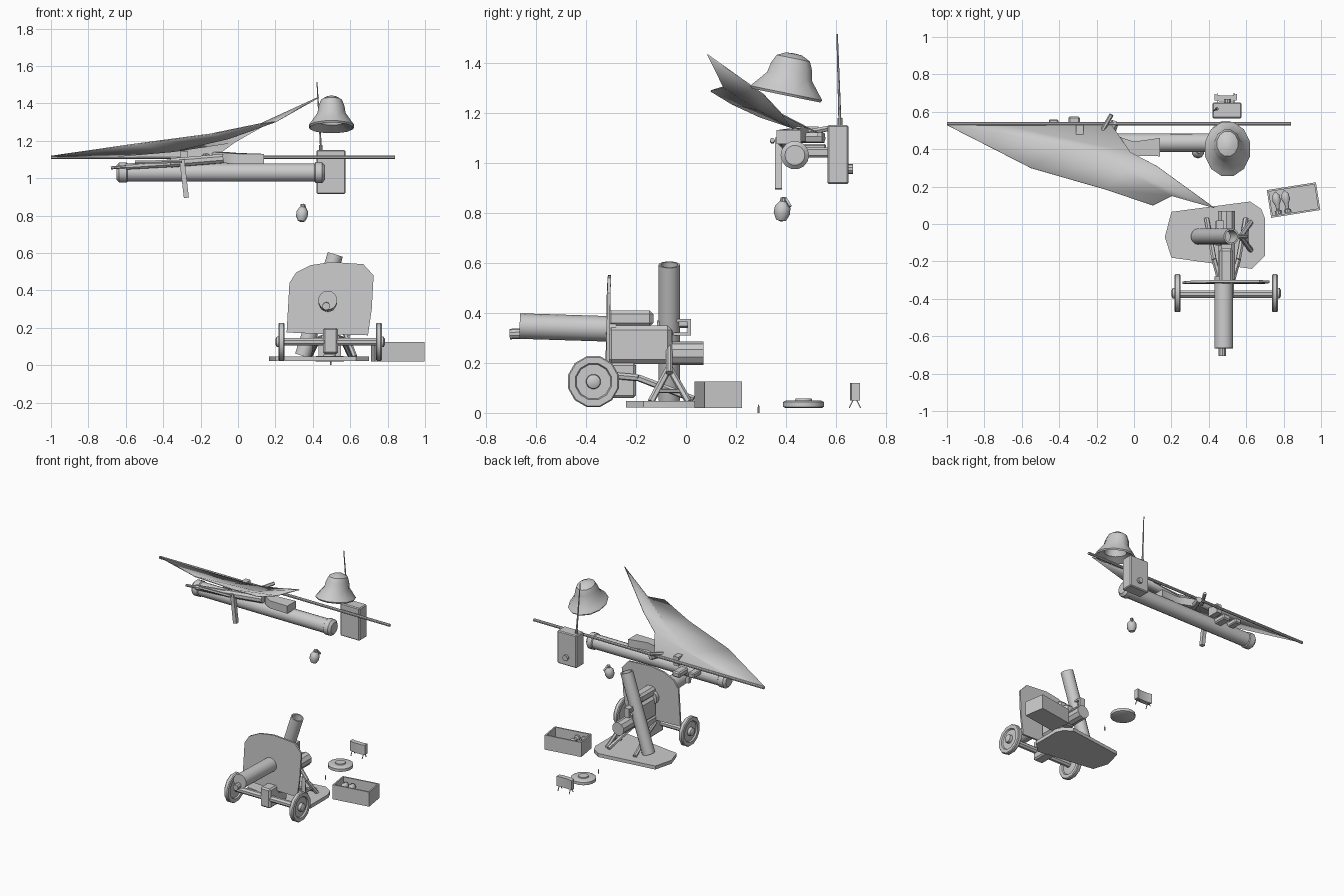
import bpy, bmesh, math
from mathutils import Vector, Matrix


def finish(name, bm):
    bmesh.ops.recalc_face_normals(bm, faces=bm.faces[:])
    me = bpy.data.meshes.new(name)
    bm.to_mesh(me)
    bm.free()
    ob = bpy.data.objects.new(name, me)
    bpy.context.collection.objects.link(ob)
    return ob


def lathe(name, prof, origin, axis=(0, 0, 1), n=12, scale=(1, 1, 1)):
    """Spin (radius, height) points around an axis; ends close as caps."""
    bm = bmesh.new()
    q = Vector((0, 0, 1)).rotation_difference(Vector(axis).normalized()).to_matrix().to_4x4()
    m = Matrix.Translation(origin) @ q @ Matrix.Diagonal((*scale, 1))
    rings = []
    for r, h in prof:
        if r < 1e-5:
            rings.append([bm.verts.new(m @ Vector((0, 0, h)))])
        else:
            rings.append([bm.verts.new(m @ Vector((r * math.cos(a), r * math.sin(a), h)))
                          for a in (2 * math.pi * (i + .5) / n for i in range(n))])
    for a, b in zip(rings, rings[1:]):
        for i in range(n):
            j = (i + 1) % n
            f = [a[i % len(a)], a[j % len(a)], b[j % len(b)], b[i % len(b)]]
            f = list(dict.fromkeys(f))
            if len(f) > 2:
                bm.faces.new(f)
    for ring in (rings[0], rings[-1]):
        if len(ring) > 2:
            bm.faces.new(ring)
    return finish(name, bm)


def rod(name, a, b, r, r2=None, n=10):
    d = Vector(b) - Vector(a)
    return lathe(name, [(r, 0), (r2 or r, d.length)], a, d, n)


def box(name, lo, hi, turn=0, bevel=0):
    bm = bmesh.new()
    lo, hi = Vector(lo), Vector(hi)
    m = Matrix.Translation((lo + hi) / 2) @ Matrix.Rotation(turn, 4, 'Z') @ Matrix.Diagonal((*(hi - lo), 1))
    bmesh.ops.create_cube(bm, size=1, matrix=m)
    if bevel:
        bmesh.ops.bevel(bm, geom=bm.edges[:], offset=bevel, segments=1, affect='EDGES')
    return finish(name, bm)


def plate(name, pts, thick):
    """Extrude a closed outline of 3D points."""
    bm = bmesh.new()
    f = bm.faces.new([bm.verts.new(p) for p in pts])
    ext = bmesh.ops.extrude_face_region(bm, geom=[f])
    bmesh.ops.translate(bm, vec=thick, verts=[v for v in ext['geom'] if isinstance(v, bmesh.types.BMVert)])
    return finish(name, bm)


# Flag: pole and wind-blown cloth
rod("flag_pole", (-1, .535, 1.112), (.84, .535, 1.112), .01, n=8)
outer = [(-1, .53, 1.12), (-.55, .3, 1.185), (-.15, .185, 1.238), (.1, .1, 1.29)]
mid = [(-.7, .53, 1.115), (-.35, .42, 1.145), (-.05, .29, 1.215), (.2, .15, 1.305)]
inner = [(-.12, .53, 1.12), (-.02, .385, 1.195), (.12, .31, 1.275), (.43, .085, 1.435)]
bm = bmesh.new()
rows = [[bm.verts.new(p) for p in r] for r in (outer, mid, inner)]
for a, b in zip(rows, rows[1:]):
    for i in range(3):
        bm.faces.new((a[i], a[i + 1], b[i + 1], b[i]))
cloth = finish("flag_cloth", bm)
sol = cloth.modifiers.new("thickness", 'SOLIDIFY')
sol.thickness = .006

# Launcher tube with capped ends and grips
lathe("launcher_tube", [(.04, -.65), (.055, -.635), (.055, -.595), (.049, -.59), (.05, .41), (.057, .415),
                        (.057, .45), (.04, .465)], (0, .435, 1.03), (1, 0, 0), 14)
box("launcher_sight", (-.455, .47, 1.04), (-.405, .56, 1.075), bevel=.006)
box("launcher_grip", (-.35, .47, 1.02), (-.29, .575, 1.06), bevel=.008)
box("launcher_sight_block", (-.31, .44, 1.08), (-.27, .53, 1.145))

# Rifle resting against the tube
rod("rifle_barrel", (-.68, .38, 1.055), (-.5, .38, 1.07), .009, n=8)
rod("rifle_handguard", (-.6, .38, 1.062), (-.36, .385, 1.08), .017, .022, n=8)
rod("rifle_receiver", (-.36, .385, 1.082), (-.08, .4, 1.105), .026, n=8)
rod("rifle_magazine", (-.3, .37, 1.1), (-.276, .37, .895), .019, n=4)
rod("rifle_gas_tube", (-.55, .345, 1.085), (-.3, .345, 1.09), .01, n=6)
plate("rifle_stock", [(-.14, .49, 1.085), (-.06, .395, 1.08), (0, .365, 1.075), (.14, .362, 1.075),
                      (.14, .46, 1.075), (0, .44, 1.08), (-.06, .46, 1.085)], (0, 0, .055))
rod("rifle_grip", (-.14, .44, 1.1), (-.1, .55, 1.1), .022, n=6)
rod("rifle_bolt", (-.18, .48, 1.12), (-.12, .585, 1.14), .012, n=6)

# Field radio
box("radio_case", (.42, .565, .915), (.575, .65, 1.15), bevel=.006)
rod("radio_knob", (.5, .64, .975), (.5, .668, .975), .02)
rod("radio_aerial_base", (.443, .615, 1.145), (.443, .615, 1.178), .01)
rod("radio_aerial", (.443, .615, 1.17), (.422, .604, 1.515), .006, .003, 6)

# Sun helmet, tilted toward the back
lathe("helmet", [(0, .1), (.07, .06), (.085, 0), (.145, -.032), (.152, -.022), (.135, -.002), (.095, .045),
                 (.087, .085), (.07, .12), (.035, .137), (0, .14)],
      (.5, .405, 1.3), (0, .2, .98), 12, (.82, 1, 1))

# Hand grenade
lathe("grenade_body", [(0, -.048), (.02, -.042), (.033, -.015), (.031, .012), (.018, .03), (.013, .034),
                       (.013, .048), (0, .052)], (.343, .385, .812), (.1, .12, 1), 10)
rod("grenade_lever", (.35, .395, .86), (.366, .417, .825), .007, n=4)

# Open ammunition crate with shells
turn = math.radians(9)
mt = Matrix.Translation((.853, .128, 0)) @ Matrix.Rotation(turn, 4, 'Z')


def crate_part(name, lo, hi):
    ob = box(name, lo, hi)
    ob.data.transform(mt)


crate_part("crate_floor", (-.133, -.074, .02), (.133, .074, .05))
for s, side in ((-1, "front"), (1, "back")):
    y = s * .07
    crate_part("crate_wall_" + side, (-.133, y - .005, .02), (.133, y + .005, .125))
for s, side in ((-1, "left"), (1, "right")):
    x = s * .128
    crate_part("crate_end_" + side, (x - .005, -.074, .02), (x + .005, .074, .125))
for i in range(2):
    shell = lathe("shell_%d" % (i + 1), [(.02, -.062), (.02, -.045), (.009, -.04), (.012, -.015), (.024, .01),
                                        (.02, .04), (0, .062)], (-.09 + i * .05, 0, .085), (0, 1, 0), 10)
    shell.data.transform(mt)

# Ground items: round, land mine and standing charge
lathe("cartridge", [(.004, 0), (.004, .02), (.003, .027), (0, .036)], (.495, .29, 0), n=8)
lathe("land_mine", [(.075, .02), (.083, .024), (.083, .044), (.07, .05), (.035, .05), (.033, .057), (0, .057)],
      (.49, .47, 0), n=16)
plate("standing_charge", [(.43, .662, .05), (.46, .655, .05), (.525, .655, .05), (.55, .662, .05),
                          (.55, .695, .05), (.525, .688, .05), (.46, .688, .05), (.43, .695, .05)], (0, 0, .07))
for x in (.445, .535):
    for y, s in ((.668, -1), (.682, 1)):
        rod("charge_leg", (x, y, .052), (x, y + s * .016, .02), .003, n=4)

# Mortar: base plate, tilted tube, bipod and sight
plate("mortar_base", [(.165, -.07, .022), (.2, .065, .022), (.62, .12, .022), (.68, .08, .022), (.7, .03, .022),
                      (.7, -.17, .022), (.63, -.24, .022), (.2, -.18, .022)], (0, 0, .025))
axis = Vector((.175, 0, .54))
lathe("mortar_tube", [(.043, 0), (.043, .57), (.034, .57), (.034, .45)], (.345, -.067, .05), axis, 14)
rod("mortar_strut", (.44, -.067, .37), (.6, -.067, .16), .014, n=8)
for y in (-.14, .01):
    rod("mortar_leg", (.57, -.067, .18), (.625, y, .045), .014, n=6)
rod("mortar_brace", (.608, -.115, .088), (.608, -.02, .088), .008, n=6)
rod("mortar_yoke", (.45, -.115, .355), (.45, .015, .355), .015, n=6)
for z in (.315, .37):
    box("mortar_sight_bar", (.44, -.05, z - .006), (.48, .02, z + .006))
box("mortar_sight_post", (.44, .005, .315), (.48, .02, .375))

# Field gun barrel, breech and recoil housing
rod("gun_barrel", (.48, -.665, .347), (.48, -.28, .335), .051, n=14)
rod("gun_muzzle", (.472, -.705, .315), (.472, -.65, .317), .021, n=10)
box("gun_breech_block", (.45, -.315, .195), (.54, -.055, .35), bevel=.018)
box("gun_recoil_housing", (.455, -.315, .345), (.53, -.13, .41), bevel=.015)
rod("gun_breech_end", (.495, -.055, .238), (.495, .07, .238), .047, n=10)
box("gun_cradle", (.455, -.4, .06), (.535, -.2, .2), bevel=.01)

# Shield plate
plate("gun_shield", [(.26, -.32, .175), (.275, -.318, .44), (.31, -.316, .495), (.39, -.314, .535),
                     (.5, -.312, .552), (.67, -.313, .54), (.725, -.315, .48), (.715, -.318, .3),
                     (.695, -.32, .16), (.5, -.322, .165)], (0, .013, 0))

# Wheels, axle and split trail
rod("gun_axle", (.23, -.375, .125), (.75, -.375, .125), .022, n=8)
for s in (-1, 1):
    c = .493 + s * .26
    lathe("gun_wheel", [(0, -.016), (.07, -.006), (.075, -.016), (.1, -.016), (.105, -.01), (.105, .01),
                        (.1, .016), (.075, .016), (.07, .006), (.03, .006), (.028, .026), (.015, .033), (0, .033)],
          (c, -.37, .125), (s, 0, 0), 12)
    x = .493 + s * .035
    rod("gun_trail_front", (x, -.3, .15), (x + s * .03, -.19, .14), .014, n=6)
    rod("gun_trail_rear", (x + s * .03, -.19, .14), (x + s * .07, .03, .055), .014, n=6)

# Smooth only the gentle edges
bpy.ops.object.select_all(action='SELECT')
bpy.context.view_layer.objects.active = cloth
bpy.ops.object.shade_smooth_by_angle(angle=math.radians(35))
